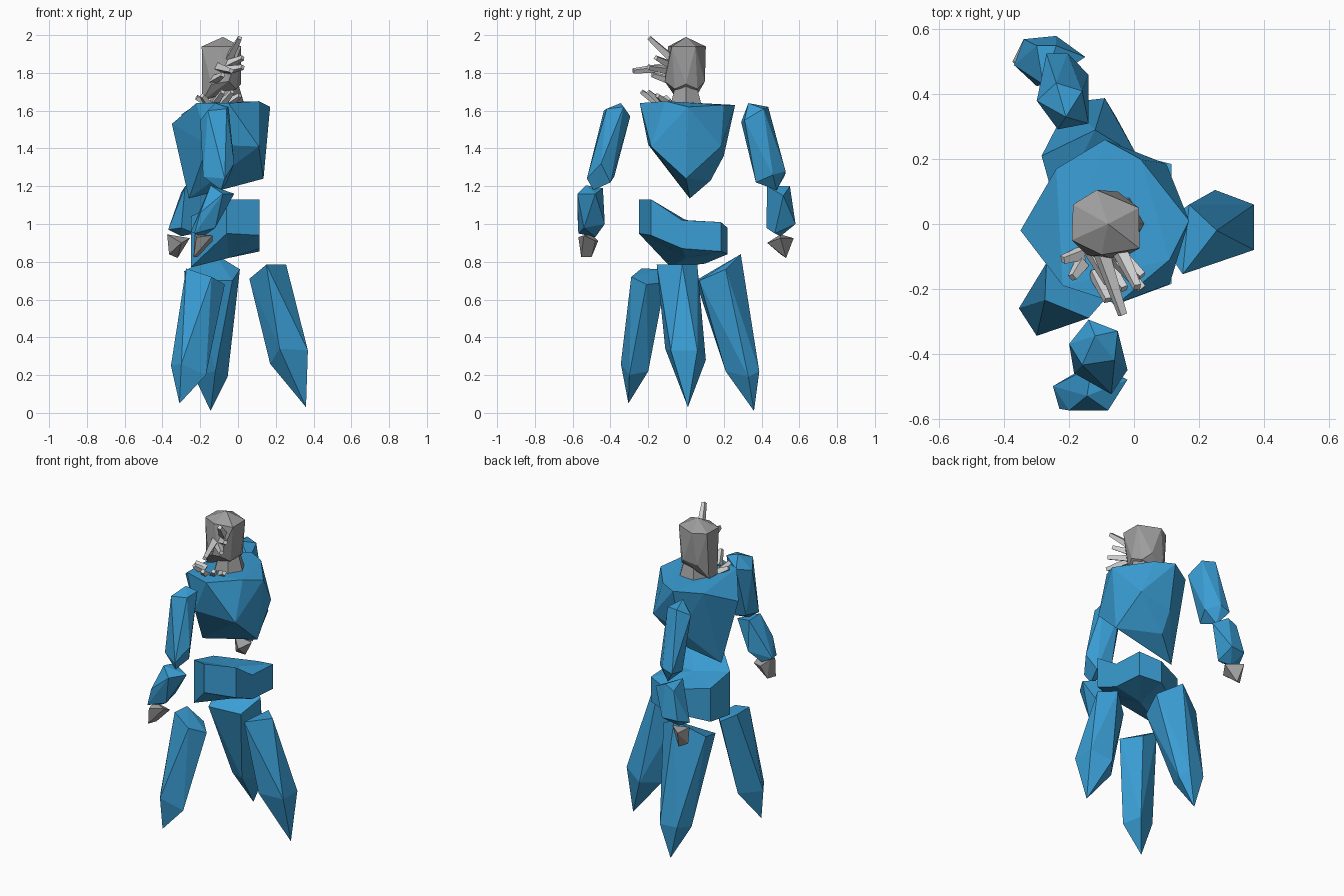
import bpy, bmesh, math
from mathutils import Vector


def material(name, rgb):
    m = bpy.data.materials.new(name)
    m.diffuse_color = (*rgb, 1)
    return m


BLUE = material("armour blue", (0.042, 0.34, 0.66))
GREY = material("stone grey", (0.34, 0.34, 0.34))
PALE = material("pale spike grey", (0.68, 0.68, 0.68))


def finish(name, bm, mat):
    bmesh.ops.recalc_face_normals(bm, faces=bm.faces)
    me = bpy.data.meshes.new(name)
    bm.to_mesh(me)
    bm.free()
    me.materials.append(mat)
    ob = bpy.data.objects.new(name, me)
    bpy.context.collection.objects.link(ob)
    return ob


def gem(name, pts, mat):
    """Faceted convex solid around a few corner points."""
    bm = bmesh.new()
    for p in pts:
        bm.verts.new(p)
    bmesh.ops.convex_hull(bm, input=bm.verts)
    loose = [v for v in bm.verts if not v.link_faces]
    bmesh.ops.delete(bm, geom=loose, context='VERTS')
    bmesh.ops.dissolve_limit(bm, angle_limit=math.radians(3), verts=bm.verts, edges=bm.edges)
    return finish(name, bm, mat)


def columns(name, cols, centre, mat):
    """Ring of upright columns (x, y, top, bottom), capped with fans to the centre."""
    bm = bmesh.new()
    tops = [bm.verts.new((x, y, t)) for x, y, t, b in cols]
    bots = [bm.verts.new((x, y, b)) for x, y, t, b in cols]
    ct = bm.verts.new((centre[0], centre[1], centre[2]))
    cb = bm.verts.new((centre[0], centre[1], centre[3]))
    n = len(cols)
    for i in range(n):
        j = (i + 1) % n
        bm.faces.new((tops[i], tops[j], bots[j], bots[i]))
        bm.faces.new((tops[i], tops[j], ct))
        bm.faces.new((bots[i], bots[j], cb))
    return finish(name, bm, mat)


def spike(name, base, tip, r0, r1):
    """Four-sided tapered spike."""
    base, tip = Vector(base), Vector(tip)
    q = (tip - base).to_track_quat('Z', 'Y')
    pts = []
    for c, r in ((base, r0), (tip, r1)):
        for k in range(4):
            a = math.radians(90 * k + 20)
            pts.append(c + q @ Vector((r * math.cos(a), r * math.sin(a), 0)))
    return gem(name, pts, PALE)


# head: six-sided, pointed crown, chin dropping towards -x
plan = [(-0.115, 0.105), (0.015, 0.05), (0.017, -0.075), (-0.10, -0.095), (-0.192, -0.05), (-0.188, 0.06)]
head = [(x, y, 1.94) for x, y in plan]
head += [(-0.05, 0.1, 1.755), (0.017, 0.0, 1.74), (-0.05, -0.113, 1.755), (-0.14, -0.1, 1.74), (-0.14, 0.09, 1.74),
         (-0.19, -0.04, 1.65), (-0.187, 0.04, 1.65), (-0.01, 0.06, 1.715), (-0.01, -0.06, 1.715), (-0.08, 0, 1.99)]
gem("head", head, GREY)

# neck: short flared prism
gem("neck", [(-0.06 + r * math.cos(math.pi * k / 3), r * math.sin(math.pi * k / 3), z)
             for z, r in ((1.63, 0.095), (1.665, 0.065), (1.73, 0.065)) for k in range(6)], GREY)

# torso: broad shoulders tapering to a low point at -x
gem("torso", [(0.17, 0.01, 1.62), (0.02, 0.2, 1.63), (-0.09, 0.26, 1.63), (-0.24, 0.17, 1.62),
              (-0.35, -0.02, 1.53), (-0.22, -0.19, 1.64), (-0.05, -0.245, 1.64), (0.11, -0.11, 1.65),
              (0.11, -0.185, 1.41), (-0.16, -0.2, 1.42), (0.10, 0.185, 1.41), (-0.1, 0.2, 1.36),
              (0.135, 0.0, 1.24), (-0.1, 0.13, 1.23), (-0.26, 0.02, 1.135)], BLUE)

# pelvis: bent block with one raised wing
columns("pelvis", [(-0.06, -0.25, 1.13, 0.95), (0.115, -0.185, 1.13, 0.94), (0.115, -0.02, 1.02, 0.87),
                   (0.115, 0.185, 1.01, 0.855), (-0.02, 0.22, 0.98, 0.84), (-0.24, 0.1, 1.0, 0.79),
                   (-0.25, -0.08, 1.04, 0.77)], (-0.05, 0, 1.02, 0.82), BLUE)

# three crystal legs, each a top ring, a low ring and a foot point
gem("right_leg", [(0.06, -0.02, 0.71), (0.15, -0.155, 0.785), (0.255, -0.02, 0.785), (0.17, 0.06, 0.785),
                  (0.37, 0.06, 0.33), (0.37, -0.08, 0.33), (0.25, 0.105, 0.28),
                  (0.17, 0.0, 0.26), (0.22, -0.11, 0.34), (0.36, 0.01, 0.03)], BLUE)
gem("back_leg", [(0.01, 0.21, 0.76), (-0.12, 0.29, 0.84), (-0.285, 0.21, 0.75), (-0.24, 0.05, 0.70),
                 (-0.03, 0.07, 0.70), (-0.055, 0.33, 0.19), (-0.09, 0.388, 0.22), (-0.2, 0.375, 0.22),
                 (-0.235, 0.28, 0.2), (-0.12, 0.21, 0.22), (-0.145, 0.36, 0.01)], BLUE)
gem("front_leg", [(-0.27, -0.12, 0.76), (-0.07, -0.21, 0.68), (-0.14, -0.29, 0.72), (-0.275, -0.235, 0.765),
                  (-0.16, -0.11, 0.69), (-0.355, -0.26, 0.25), (-0.3, -0.345, 0.26), (-0.17, -0.30, 0.2),
                  (-0.22, -0.2, 0.22), (-0.31, -0.305, 0.05)], BLUE)

# arm on the -y side
gem("front_upper_arm", [(-0.14, -0.295, 1.57), (-0.05, -0.33, 1.62), (-0.06, -0.42, 1.61), (-0.16, -0.435, 1.60),
                        (-0.2, -0.37, 1.55), (-0.12, -0.345, 1.64), (-0.15, -0.38, 1.25), (-0.06, -0.4, 1.22),
                        (-0.02, -0.45, 1.32), (-0.07, -0.525, 1.24), (-0.185, -0.46, 1.25),
                        (-0.09, -0.49, 1.18)], BLUE)
gem("front_forearm", [(-0.145, -0.53, 1.205), (-0.13, -0.44, 1.19), (-0.02, -0.48, 1.16), (-0.08, -0.575, 1.16),
                      (-0.20, -0.575, 1.06), (-0.25, -0.5, 0.96), (-0.23, -0.57, 0.95), (-0.12, -0.54, 0.98),
                      (-0.13, -0.43, 1.0), (-0.19, -0.48, 0.93)], BLUE)
gem("front_hand", [(-0.23, -0.5, 0.945), (-0.22, -0.57, 0.93), (-0.135, -0.54, 0.94), (-0.135, -0.48, 0.91),
                   (-0.19, -0.465, 0.91), (-0.235, -0.555, 0.825), (-0.215, -0.50, 0.825)], GREY)

# arm on the +y side, set further towards -x
gem("back_upper_arm", [(-0.14, 0.31, 1.55), (-0.235, 0.292, 1.54), (-0.3, 0.38, 1.58), (-0.16, 0.41, 1.61),
                       (-0.24, 0.435, 1.62), (-0.21, 0.33, 1.64), (-0.14, 0.46, 1.26), (-0.205, 0.527, 1.28),
                       (-0.27, 0.525, 1.26), (-0.27, 0.42, 1.24), (-0.18, 0.37, 1.22), (-0.21, 0.48, 1.18)], BLUE)
gem("back_forearm", [(-0.28, 0.43, 1.2), (-0.15, 0.515, 1.15), (-0.24, 0.55, 1.2), (-0.3, 0.55, 1.17),
                     (-0.34, 0.57, 1.0), (-0.24, 0.58, 1.0), (-0.37, 0.49, 0.97), (-0.3, 0.5, 0.935),
                     (-0.23, 0.47, 0.95), (-0.3, 0.425, 0.98)], BLUE)
gem("back_hand", [(-0.375, 0.5, 0.945), (-0.34, 0.57, 0.925), (-0.255, 0.5, 0.925), (-0.3, 0.43, 0.9),
                  (-0.365, 0.5, 0.84), (-0.32, 0.53, 0.82)], GREY)

# pale spikes growing from the side of the head
for i, (b, t) in enumerate([((-0.05, -0.07, 1.87), (0.01, -0.195, 1.985)),
                            ((-0.1, -0.09, 1.83), (-0.035, -0.28, 1.81)),
                            ((-0.08, -0.08, 1.81), (0.025, -0.2, 1.83)),
                            ((-0.06, -0.08, 1.84), (0.025, -0.16, 1.88)),
                            ((-0.13, -0.08, 1.76), (-0.08, -0.18, 1.79))]):
    spike(f"head_spike_{i + 1}", b, t, 0.027, 0.015)

# short spikes along the collar
for i, (b, t) in enumerate([((-0.16, -0.09, 1.64), (-0.22, -0.11, 1.67)),
                            ((-0.16, -0.12, 1.64), (-0.19, -0.165, 1.68)),
                            ((-0.12, -0.15, 1.64), (-0.08, -0.235, 1.70)),
                            ((-0.08, -0.13, 1.64), (-0.03, -0.20, 1.70)),
                            ((-0.05, -0.1, 1.64), (0.01, -0.15, 1.68))]):
    spike(f"collar_spike_{i + 1}", b, t, 0.024, 0.015)
